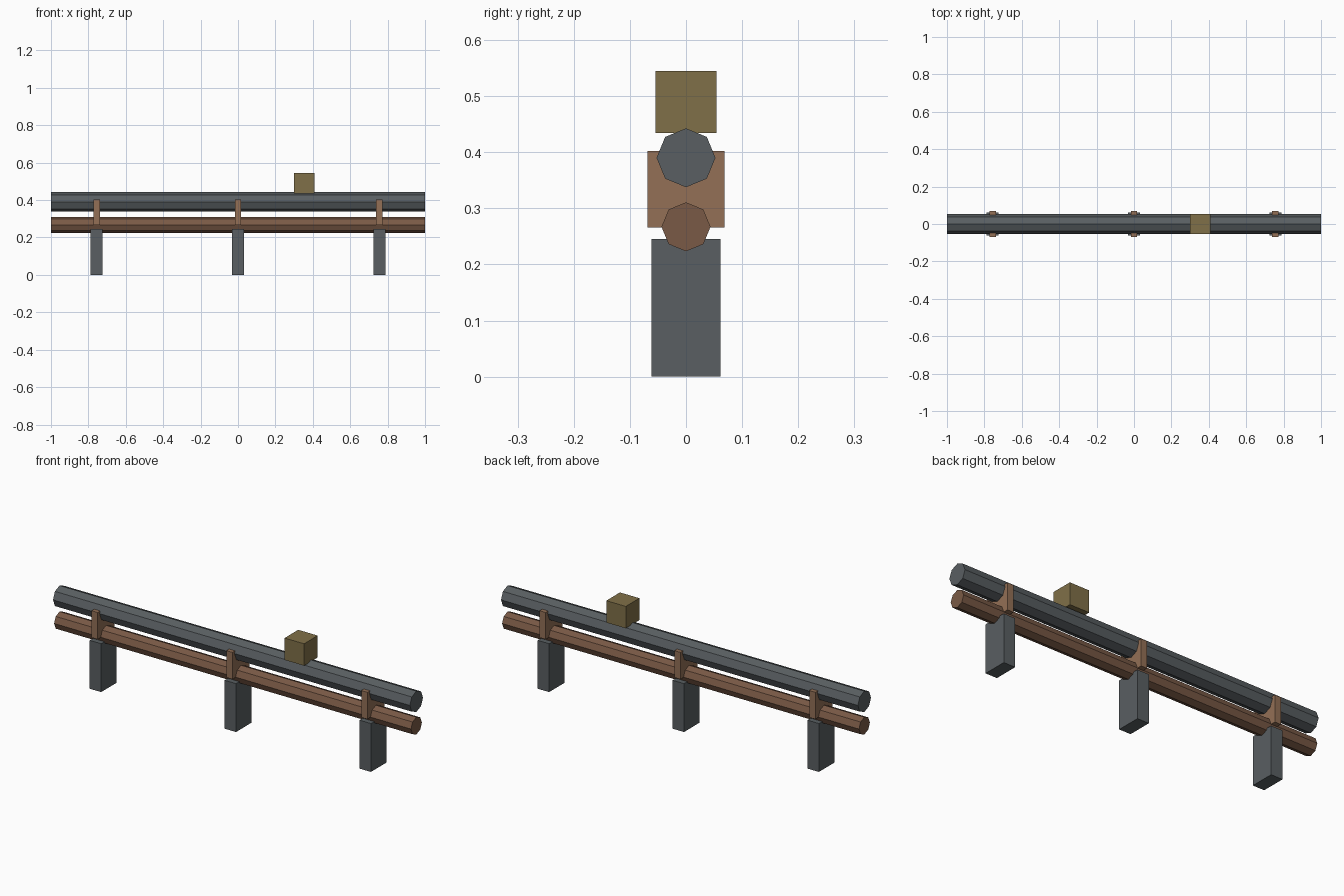
import bpy
import math

if "Cube" in bpy.data.objects:
    bpy.data.objects.remove(bpy.data.objects["Cube"])


def material(name, rgb):
    mat = bpy.data.materials.new(name)
    mat.diffuse_color = (*rgb, 1)
    mat.use_nodes = True
    mat.node_tree.nodes["Principled BSDF"].inputs["Base Color"].default_value = mat.diffuse_color
    return mat


steel = material("steel", (0.10, 0.114, 0.122))
rust = material("rust", (0.195, 0.102, 0.061))
bracket_rust = material("bracket_rust", (0.292, 0.162, 0.093))
brass = material("brass", (0.216, 0.162, 0.065))


def finish(name, mat):
    obj = bpy.context.object
    obj.name = name
    obj.data.materials.append(mat)
    return obj


def box(name, mat, x, width, depth, z0, z1):
    bpy.ops.mesh.primitive_cube_add(size=1, location=(x, 0, (z0 + z1) / 2))
    obj = finish(name, mat)
    obj.scale = (width, depth, z1 - z0)
    bpy.ops.object.transform_apply(location=False, rotation=False, scale=True)


def pipe(name, mat, z, radius):
    # Octagonal tube along x with a corner pointing up
    bpy.ops.mesh.primitive_cylinder_add(vertices=8, radius=radius, depth=2,
                                        location=(0, 0, z),
                                        rotation=(0, math.pi / 2, 0))
    finish(name, mat)


# Two parallel pipes
pipe("upper_pipe", steel, 0.390, 0.0525)
pipe("lower_pipe", rust, 0.267, 0.0437)

# Footings with a bracket on each
for side, x in (("left", -0.756), ("middle", 0), ("right", 0.756)):
    box(f"{side}_footing", steel, x, 0.064, 0.123, 0, 0.245)
    box(f"{side}_bracket", bracket_rust, x, 0.034, 0.1375, 0.266, 0.402)

# Valve box on the upper pipe
box("valve_box", brass, 0.354, 0.109, 0.109, 0.434, 0.545)
